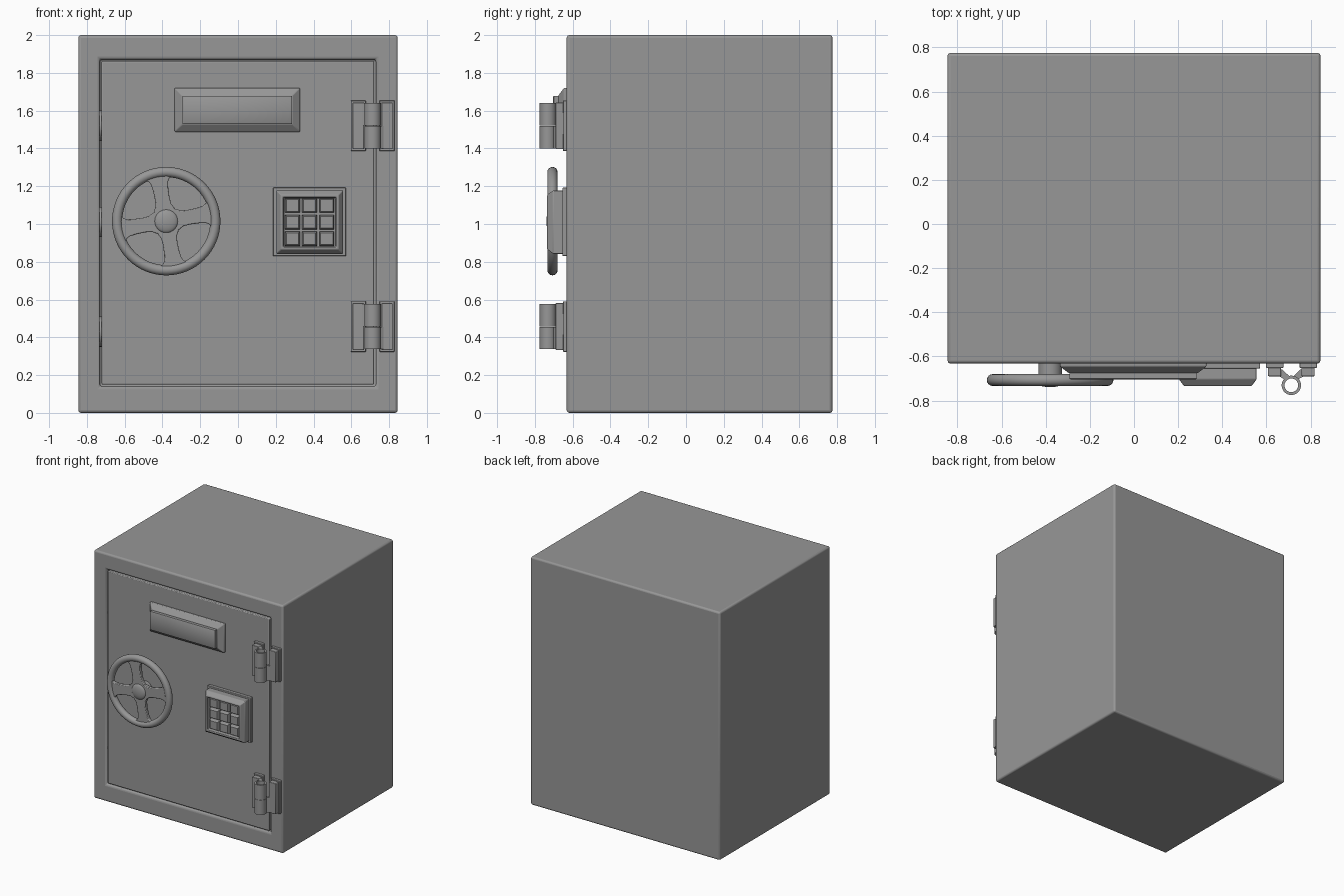
import bpy, bmesh, math
from mathutils import Vector

if "Cube" in bpy.data.objects:
    bpy.data.objects.remove(bpy.data.objects["Cube"])

steel = bpy.data.materials.new("dark_steel")
steel.diffuse_color = (0.31, 0.31, 0.31, 1)
steel.use_nodes = True
steel.node_tree.nodes["Principled BSDF"].inputs["Base Color"].default_value = steel.diffuse_color


def finish(name, bm, bevel=0.0, segments=2):
    bmesh.ops.recalc_face_normals(bm, faces=bm.faces)
    me = bpy.data.meshes.new(name)
    bm.to_mesh(me)
    bm.free()
    me.materials.append(steel)
    ob = bpy.data.objects.new(name, me)
    bpy.context.collection.objects.link(ob)
    if bevel:
        m = ob.modifiers.new("bevel", 'BEVEL')
        m.width, m.segments, m.limit_method = bevel, segments, 'ANGLE'
    bpy.ops.object.select_all(action='DESELECT')
    ob.select_set(True)
    bpy.context.view_layer.objects.active = ob
    bpy.ops.object.shade_smooth_by_angle(angle=math.radians(35))
    return ob


def loft(name, rects, bevel=0.0, segments=2):
    """Skin a series of rectangles (x0, x1, z0, z1, y), capped at both ends."""
    bm = bmesh.new()
    rings = [[bm.verts.new(p) for p in ((a, y, c), (b, y, c), (b, y, d), (a, y, d))]
             for a, b, c, d, y in rects]
    for r, s in zip(rings, rings[1:]):
        for i in range(4):
            j = (i + 1) % 4
            bm.faces.new((r[i], r[j], s[j], s[i]))
    bm.faces.new(rings[0])
    bm.faces.new(rings[-1])
    return finish(name, bm, bevel, segments)


def prism(name, pts, direction, bevel=0.0):
    """Extrude a closed 3D outline."""
    bm = bmesh.new()
    f = bm.faces.new([bm.verts.new(p) for p in pts])
    g = bmesh.ops.extrude_face_region(bm, geom=[f], use_keep_orig=True)
    bmesh.ops.translate(bm, vec=direction,
                        verts=[v for v in g['geom'] if isinstance(v, bmesh.types.BMVert)])
    return finish(name, bm, bevel)


def lathe(name, profile, centre, axis, closed=False, n=32):
    """Spin (radius, height) points about an axis through centre."""
    bm = bmesh.new()
    q = Vector((0, 0, 1)).rotation_difference(Vector(axis))
    rings = []
    for r, h in profile:
        rings.append([bm.verts.new(Vector(centre) + q @ Vector(
            (r * math.cos(2 * math.pi * i / n), r * math.sin(2 * math.pi * i / n), h)))
            for i in range(n)])
    pairs = list(zip(rings, rings[1:])) + ([(rings[-1], rings[0])] if closed else [])
    for r, s in pairs:
        for i in range(n):
            j = (i + 1) % n
            bm.faces.new((r[i], r[j], s[j], s[i]))
    if not closed:
        bm.faces.new(rings[0])
        bm.faces.new(rings[-1])
    return finish(name, bm)


def inset(rect, d, y):
    a, b, c, e = rect[:4]
    return (a + d, b - d, c + d, e - d, y)


# Hollow cabinet with the door opening
shell = (-0.845, 0.845, 0.0, 2.0)
opening = (-0.732, 0.73, 0.14, 1.872)
loft("cabinet", [shell + (0.775,), shell + (-0.632,), opening + (-0.632,),
                 opening + (0.66,)], 0.014, 3)

# Door and its locking bolts
door = inset(opening, 0.01, 0)[:4]
loft("door", [door + (-0.45,), door + (-0.63,)], 0.006)
for z in (0.43, 1.01, 1.52):
    lathe("lock_bolt", [(0.08, 0), (0.08, 0.14)], (-0.80, -0.535, z), (1, 0, 0))

# Display panel
panel = (-0.335, 0.328, 1.488, 1.72)
loft("display_frame", [panel + (-0.62,), panel + (-0.646,), inset(panel, 0.04, -0.676)], 0.004)
screen = inset(panel, 0.042, 0)[:4]
loft("display_screen", [screen + (-0.66,), screen + (-0.70,), inset(screen, 0.006, -0.704)])

# Keypad with nine buttons
plate = (0.185, 0.572, 0.83, 1.192)
loft("keypad_plate", [plate + (-0.62,), plate + (-0.655,)], 0.004)
pad = (0.203, 0.556, 0.842, 1.178)
loft("keypad_housing", [pad + (-0.65,), pad + (-0.703,), inset(pad, 0.024, -0.735),
                        inset(pad, 0.036, -0.735), inset(pad, 0.04, -0.69)], 0.004)
for i in range(3):
    for j in range(3):
        x, z = 0.379 + (i - 1) * 0.091, 1.01 + (j - 1) * 0.088
        key = (x - 0.039, x + 0.039, z - 0.038, z + 0.038)
        loft("keypad_button", [key + (-0.68,), key + (-0.712,), inset(key, 0.007, -0.722)])

# Hand wheel: rim, hub and four flared spokes
WX, WY, WZ = -0.38, -0.707, 1.015
rim = [(0.26 + 0.027 * math.cos(t * math.pi / 8), 0.027 * math.sin(t * math.pi / 8))
       for t in range(16)]
lathe("wheel_rim", rim, (WX, WY, WZ), (0, -1, 0), True, 64)
lathe("wheel_shaft", [(0.053, 0), (0.053, 0.08)], (WX, -0.62, WZ), (0, -1, 0))
dome = [(0.062 * math.cos(t * math.pi / 17), 0.012 + 0.02 * math.sin(t * math.pi / 17))
        for t in range(9)]
lathe("wheel_hub", [(0.078, -0.015), (0.078, 0.012)] + dome, (WX, WY, WZ), (0, -1, 0))
side = [(0.03, 0.065), (0.065, 0.054), (0.085, 0.042), (0.12, 0.039), (0.17, 0.041),
        (0.205, 0.046), (0.222, 0.056), (0.232, 0.075), (0.245, 0.08)]
outline = side + [(r, -w) for r, w in reversed(side)]
for k in range(4):
    a = math.radians(10 + 90 * k)
    ca, sa = math.cos(a), math.sin(a)
    prism("wheel_spoke", [(WX + r * ca - w * sa, WY - 0.015, WZ + r * sa + w * ca)
                          for r, w in outline], (0, 0.03, 0), 0.005)

# Hinges: two leaves, hollow knuckles and angled arms
HX, HY = 0.713, -0.731
for zc in (0.457, 1.52):
    for s in (-1, 1):
        xa, xb = sorted((HX + s * 0.036, HX + s * 0.116))
        base = (xa, xb, zc - 0.134, zc + 0.134)
        loft("hinge_base", [base + (-0.62,), base + (-0.652,)], 0.004)
        leaf = inset(base, 0.01, 0)[:4]
        loft("hinge_leaf", [leaf + (-0.64,), leaf + (-0.69,)], 0.004)
        # left arm carries the upper knuckle, right arm the lower one
        h = 0.119
        z0 = zc + 0.001 if s < 0 else zc - 0.12
        prism("hinge_arm", [(HX + s * x, y, z0) for x, y in
                            ((0.06, -0.688), (0.06, -0.66), (0.04, -0.66),
                             (0.005, -0.694), (0.03, -0.704))], (0, 0, h))
        lathe("hinge_knuckle", [(0.044, 0), (0.044, h), (0.031, h), (0.031, 0)],
              (HX, HY, z0), (0, 0, 1), True)
